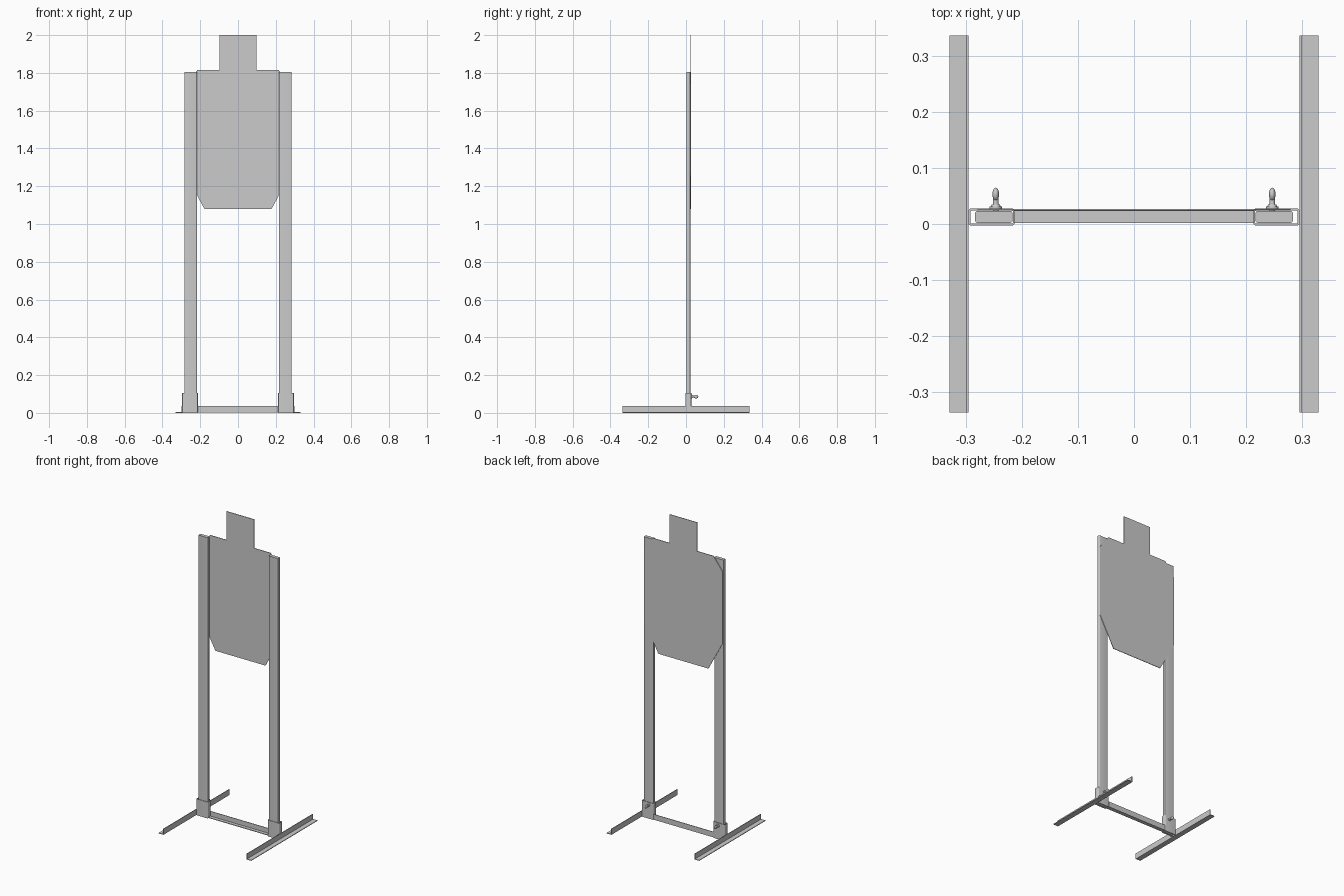
import bpy, bmesh, math
from mathutils import Matrix

cube = bpy.data.objects.get("Cube")
if cube:
    bpy.data.objects.remove(cube)

grey = bpy.data.materials.new("plain grey")
grey.use_nodes = True
grey.diffuse_color = (0.6, 0.6, 0.6, 1)
grey.node_tree.nodes["Principled BSDF"].inputs["Base Color"].default_value = (0.6, 0.6, 0.6, 1)


def finish(name, bm, smooth=False):
    bmesh.ops.recalc_face_normals(bm, faces=bm.faces)
    mesh = bpy.data.meshes.new(name)
    bm.to_mesh(mesh)
    bm.free()
    mesh.materials.append(grey)
    obj = bpy.data.objects.new(name, mesh)
    bpy.context.collection.objects.link(obj)
    if smooth:
        bpy.ops.object.select_all(action='DESELECT')
        obj.select_set(True)
        bpy.context.view_layer.objects.active = obj
        bpy.ops.object.shade_smooth_by_angle(angle=math.radians(40))
    return obj


def prism(name, points, start, depth, smooth=False):
    """Extrude a closed 3D outline from start along depth."""
    bm = bmesh.new()
    face = bm.faces.new([bm.verts.new([a + b for a, b in zip(p, start)]) for p in points])
    out = bmesh.ops.extrude_face_region(bm, geom=[face])
    bmesh.ops.translate(bm, verts=[v for v in out["geom"] if isinstance(v, bmesh.types.BMVert)], vec=depth)
    return finish(name, bm, smooth)


def rounded(x0, x1, y0, y1, r, steps=5):
    """Rounded rectangle in plan."""
    pts = []
    corners = ((x1 - r, y1 - r), (x0 + r, y1 - r), (x0 + r, y0 + r), (x1 - r, y0 + r))
    for q, (cx, cy) in enumerate(corners):
        for i in range(steps + 1):
            a = math.pi / 2 * (q + i / steps)
            pts.append((cx + r * math.cos(a), cy + r * math.sin(a), 0))
    return pts


def tube(name, outer, inner, height):
    """Open-ended tube between two matching outlines."""
    bm = bmesh.new()
    rings = [[bm.verts.new((x, y, z)) for x, y, _ in outline]
             for outline, z in ((outer, 0), (outer, height), (inner, height), (inner, 0))]
    n = len(outer)
    for k in range(4):
        a, b = rings[k], rings[(k + 1) % 4]
        for i in range(n):
            j = (i + 1) % n
            bm.faces.new((a[i], a[j], b[j], b[i]))
    return finish(name, bm, True)


def thumb_screw(name, x, z):
    """Collar, shank and flattened grip pointing backwards."""
    bm = bmesh.new()
    turn = Matrix.Rotation(-math.pi / 2, 4, 'X')
    for r1, r2, y0, y1 in ((0.011, 0.011, 0.027, 0.031), (0.009, 0.007, 0.031, 0.035),
                           (0.005, 0.005, 0.02, 0.05)):
        bmesh.ops.create_cone(bm, cap_ends=True, segments=20, radius1=r1, radius2=r2, depth=y1 - y0,
                              matrix=Matrix.Translation((x, (y0 + y1) / 2, z)) @ turn)
    bmesh.ops.create_uvsphere(bm, u_segments=16, v_segments=10, radius=1,
                              matrix=Matrix.Translation((x, 0.053, z)) @ Matrix.Diagonal((0.006, 0.012, 0.010, 1)))
    return finish(name, bm, True)


for side, s in (("left", 1), ("right", -1)):
    # Foot: angle section running front to back
    section = [(0.296, 0), (0.33, 0), (0.33, 0.004), (0.300, 0.004), (0.300, 0.037), (0.296, 0.037)]
    prism(side + "_foot_angle", [(s * x, 0, z) for x, z in section], (0, -0.337, 0), (0, 0.674, 0))

    # Socket and the upright standing in it
    xs = sorted((s * 0.213, s * 0.296))
    tube(side + "_socket", rounded(*xs, -0.003, 0.028, 0.006),
         rounded(xs[0] + 0.0035, xs[1] - 0.0035, 0.0005, 0.0245, 0.0025), 0.105)
    xs = sorted((s * 0.217, s * 0.284))
    prism(side + "_upright", rounded(*xs, 0.002, 0.0235, 0.005), (0, 0, 0.002), (0, 0, 1.804), True)
    thumb_screw(side + "_thumb_screw", s * 0.247, 0.086)

# Crossbar: angle section between the sockets
section = [(0.002, 0.002), (0.027, 0.002), (0.027, 0.037), (0.0235, 0.037), (0.0235, 0.006), (0.002, 0.006)]
prism("crossbar", [(0, y, z) for y, z in section], (-0.214, 0, 0), (0.428, 0, 0))

# Target board: head, sloped shoulders, tapered base
half = [(0.098, 2.0), (0.098, 1.815), (0.215, 1.815), (0.28, 1.73), (0.28, 1.27), (0.178, 1.08)]
outline = half + [(-x, z) for x, z in reversed(half)]
prism("target_board", [(x, 0, z) for x, z in outline], (0, 0.0237, 0), (0, 0.0035, 0))
